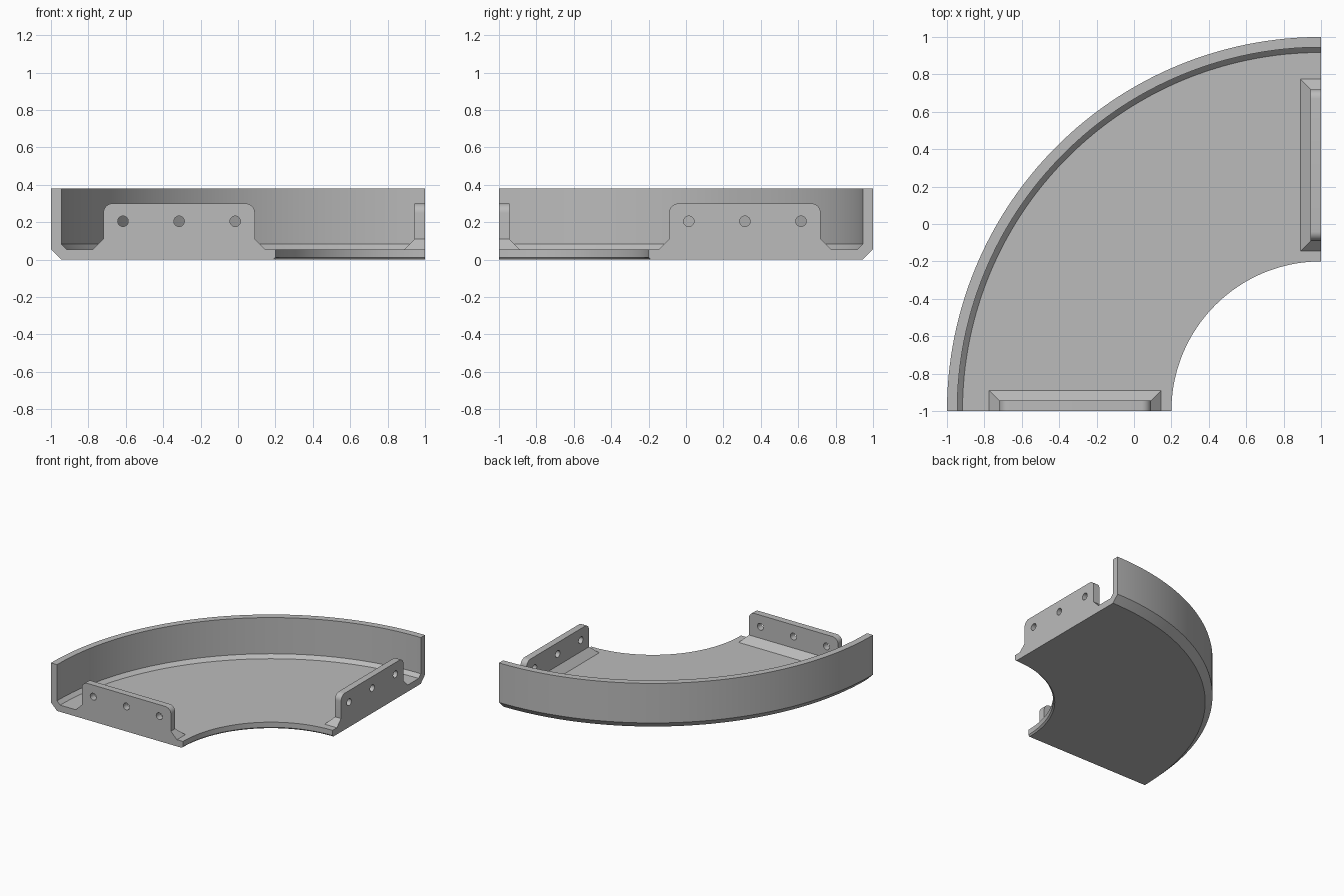
import bpy, bmesh
from math import pi, sin, cos
from mathutils import Matrix, Vector

old = bpy.data.objects.get("Cube")
if old:
    bpy.data.objects.remove(old, do_unlink=True)

HEIGHT, FLOOR, WALL = 0.38, 0.055, 0.055
PLATE_L, PLATE_R, PLATE_TOP = -0.72, 0.09, 0.30
FLARE, CORNER, SUNK = 0.055, 0.05, 0.03

grey = bpy.data.materials.new("plain grey")
grey.use_nodes = True
colour = (0.5, 0.5, 0.5, 1)
grey.diffuse_color = colour
grey.node_tree.nodes["Principled BSDF"].inputs["Base Color"].default_value = colour

# Swaps the front edge for the right edge across the bend's diagonal
DIAGONAL = Matrix(((0, -1, 0, 0), (-1, 0, 0, 0), (0, 0, 1, 0), (0, 0, 0, 1)))


def finish(name, bm, matrix=Matrix()):
    bm.transform(matrix)
    bmesh.ops.recalc_face_normals(bm, faces=bm.faces)
    mesh = bpy.data.meshes.new(name)
    bm.to_mesh(mesh)
    bm.free()
    mesh.materials.append(grey)
    obj = bpy.data.objects.new(name, mesh)
    bpy.context.collection.objects.link(obj)
    return obj


def combine(target, tool, operation):
    mod = target.modifiers.new(operation.lower(), 'BOOLEAN')
    mod.operation, mod.solver, mod.object = operation, 'EXACT', tool
    bpy.context.view_layer.objects.active = target
    bpy.ops.object.modifier_apply(modifier=mod.name)
    bpy.data.objects.remove(tool, do_unlink=True)


def make_bend():
    # Cross-section (radius, height) swept a quarter turn about the inner corner
    lip = 0.012
    section = [(0.8 + lip, 0), (1.945, 0), (2, FLOOR), (2, HEIGHT),
               (2 - WALL, HEIGHT), (2 - WALL, 0.083), (1.917, FLOOR),
               (0.8, FLOOR), (0.8, lip)]
    bm = bmesh.new()
    face = bm.faces.new([bm.verts.new((1 - r, -1, z)) for r, z in section])
    result = bmesh.ops.spin(bm, geom=[face, *face.edges, *face.verts], cent=(1, -1, 0),
                            axis=(0, 0, 1), angle=-pi / 2, steps=64)
    if not face.is_valid or len(face.edges[0].link_faces) < 2:
        bmesh.ops.holes_fill(bm, edges=[e for e in bm.edges if e.is_boundary])
    return finish("curved_tray", bm)


def make_plate(matrix):
    # Upright plate with rounded top corners
    outline = [(PLATE_L, SUNK), (PLATE_R, SUNK)]
    for cx, start in ((PLATE_R - CORNER, 0), (PLATE_L + CORNER, pi / 2)):
        for i in range(9):
            a = start + i * pi / 16
            outline.append((cx + CORNER * cos(a), PLATE_TOP - CORNER + CORNER * sin(a)))
    bm = bmesh.new()
    face = bm.faces.new([bm.verts.new((x, -1, z)) for x, z in outline])
    grown = bmesh.ops.extrude_face_region(bm, geom=[face], use_keep_orig=True)
    moved = [v for v in grown["geom"] if isinstance(v, bmesh.types.BMVert)]
    bmesh.ops.translate(bm, verts=moved, vec=(0, WALL, 0))
    return finish("end_plate", bm, matrix)


def make_foot(matrix):
    # Mitred flare where the plate meets the floor
    bm = bmesh.new()
    for z, grow in ((SUNK, FLARE), (FLOOR, FLARE), (FLOOR + FLARE, 0)):
        for x in (PLATE_L - grow, PLATE_R + grow):
            for y in (-1, -1 + WALL + grow):
                bm.verts.new((x, y, z))
    bmesh.ops.convex_hull(bm, input=bm.verts)
    bmesh.ops.dissolve_limit(bm, angle_limit=0.01, verts=bm.verts, edges=bm.edges)
    return finish("plate_foot", bm, matrix)


def make_hole(x, matrix):
    bm = bmesh.new()
    place = Matrix.Translation(Vector((x, -1, 0.205))) @ Matrix.Rotation(pi / 2, 4, 'X')
    bmesh.ops.create_cone(bm, cap_ends=True, segments=32, radius1=0.028,
                          radius2=0.028, depth=0.3, matrix=place)
    cutter = finish("hole_cutter", bm, matrix)
    cutter.hide_render = True
    return cutter


# Assemble the bend with a drilled plate on each end
tray = make_bend()
for matrix in (Matrix(), DIAGONAL):
    plate = make_plate(matrix)
    combine(plate, make_foot(matrix), 'UNION')
    for x in (-0.615, -0.315, -0.015):
        combine(plate, make_hole(x, matrix), 'DIFFERENCE')
    combine(tray, plate, 'UNION')

bpy.ops.object.select_all(action='DESELECT')
tray.select_set(True)
bpy.context.view_layer.objects.active = tray
bpy.ops.object.shade_smooth_by_angle(angle=0.4)
